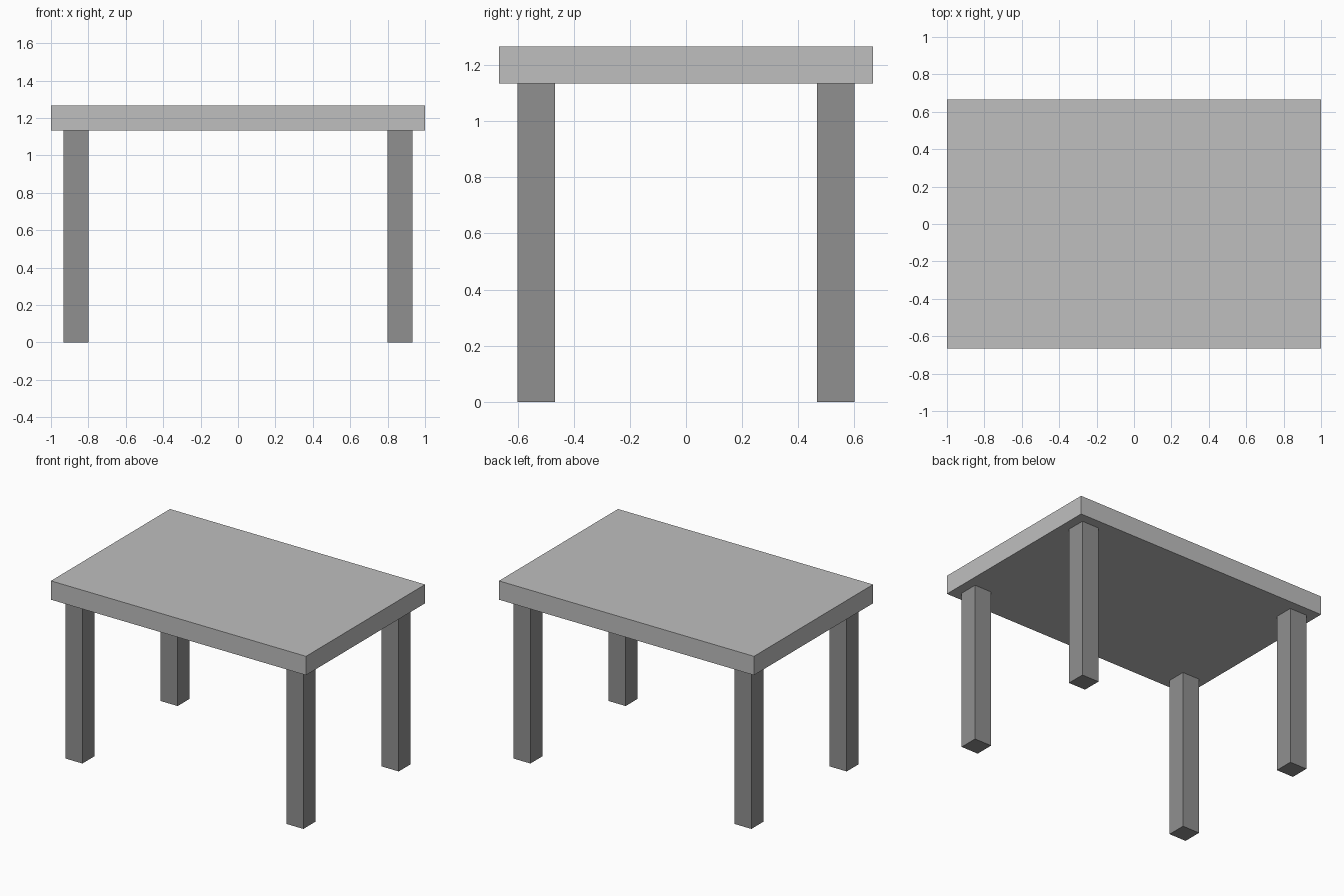
import bpy

default_cube = bpy.data.objects.get("Cube")
if default_cube:
    bpy.data.objects.remove(default_cube, do_unlink=True)


def make_material(name, grey):
    colour = (grey, grey, grey, 1)
    mat = bpy.data.materials.new(name)
    mat.use_nodes = True
    mat.diffuse_color = colour
    mat.node_tree.nodes["Principled BSDF"].inputs["Base Color"].default_value = colour
    return mat


def add_box(name, centre, size, mat):
    bpy.ops.mesh.primitive_cube_add(size=1, location=centre)
    box = bpy.context.object
    box.name = name
    box.scale = size
    bpy.ops.object.transform_apply(location=False, rotation=False, scale=True)
    box.data.materials.append(mat)
    return box


light_grey = make_material("light grey", 0.52)
dark_grey = make_material("dark grey", 0.28)

unit = 2 / 15           # thickness of the top and width of a leg
leg_height = 8.5 * unit

# Slab top
add_box("tabletop", (0, 0, leg_height + unit / 2), (2, 10 * unit, unit), light_grey)

# Four square legs, set in half a leg width from the edges
for side, x in (("left", 1), ("right", -1)):
    for end, y in (("front", -1), ("back", 1)):
        add_box(f"{end}_{side}_leg", (x * 6.5 * unit, y * 4 * unit, leg_height / 2),
                (unit, unit, leg_height), dark_grey)
